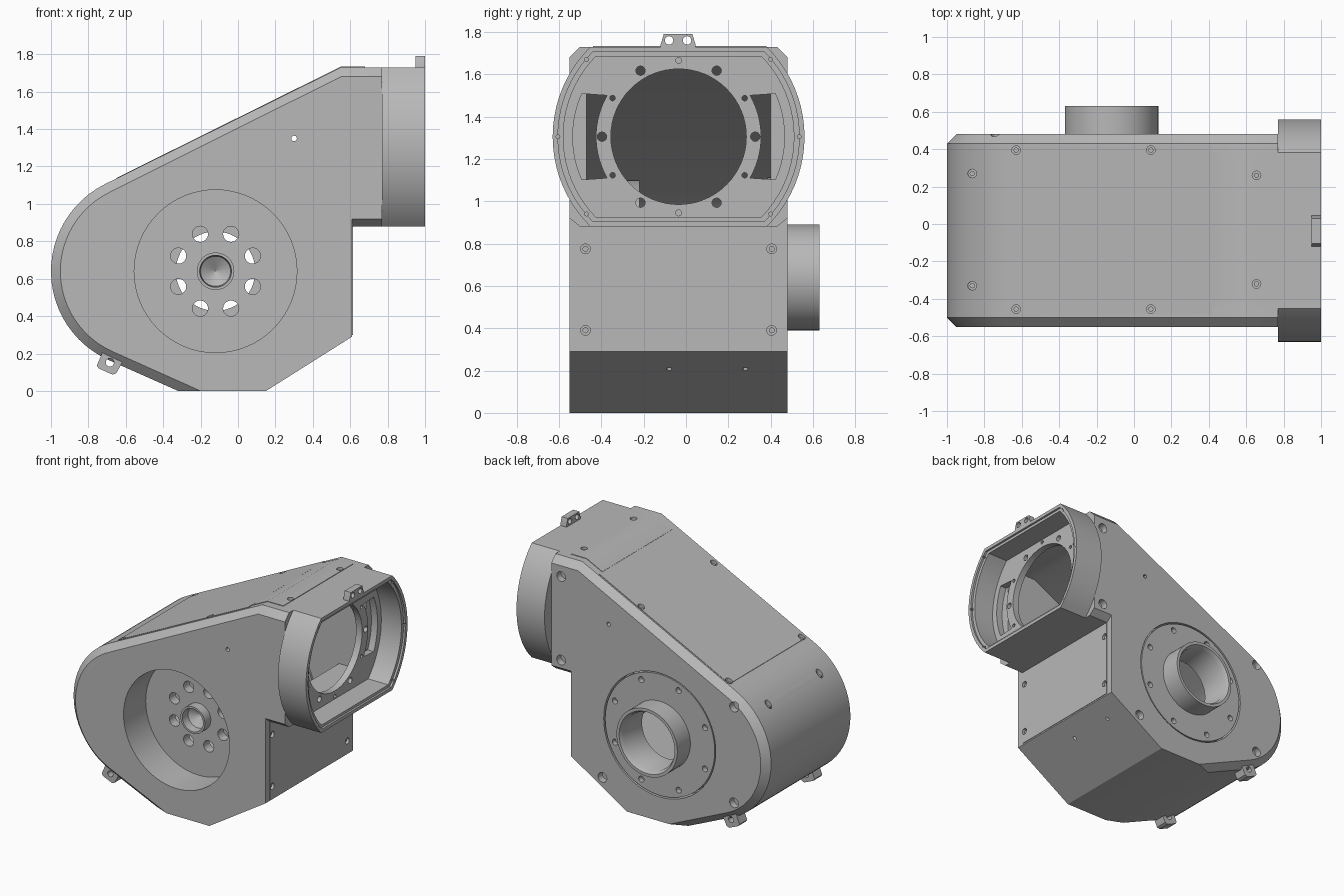
import bpy, bmesh
from math import sin, cos, pi, asin, radians

cube = bpy.data.objects.get("Cube")
if cube:
    bpy.data.objects.remove(cube, do_unlink=True)

grey = bpy.data.materials.new("housing grey")
grey.use_nodes = True
grey.diffuse_color = (0.48, 0.48, 0.48, 1)
grey.node_tree.nodes["Principled BSDF"].inputs["Base Color"].default_value = (0.48, 0.48, 0.48, 1)

HUB = (-0.12, 0.64)      # x, z of the drive axis
PORT = (-0.035, 1.305)   # y, z of the side port
FRONT, BACK = -0.55, 0.48
parts = []


def at(axis, u, v, t):
    return {"x": (t, u, v), "y": (u, t, v), "z": (u, v, t)}[axis]


def circle(c, r, n=48):
    return [(c[0] + r * cos(2 * pi * i / n), c[1] + r * sin(2 * pi * i / n)) for i in range(n)]


def arc(c, r, a, b, n=16):
    return [(c[0] + r * cos(radians(a + (b - a) * i / n)),
             c[1] + r * sin(radians(a + (b - a) * i / n))) for i in range(n + 1)]


def loft(bm, axis, rings, closed=False):
    """Skin a list of (outline, position) rings; cap the ends or close the loop."""
    loops = [[bm.verts.new(at(axis, u, v, t)) for u, v in pts] for pts, t in rings]
    pairs = list(zip(loops, loops[1:]))
    if closed:
        pairs.append((loops[-1], loops[0]))
    faces = []
    for a, b in pairs:
        for i in range(len(a)):
            j = (i + 1) % len(a)
            quad = [a[i], a[j], b[j], b[i]]
            faces.append(bm.faces.new(quad))
    if not closed:
        faces += [bm.faces.new(loops[0]), bm.faces.new(loops[-1])]
    bmesh.ops.recalc_face_normals(bm, faces=faces)


def prism(bm, axis, pts, a, b):
    loft(bm, axis, [(pts, a), (pts, b)])


def make(name, bm, visible=True):
    bmesh.ops.remove_doubles(bm, verts=bm.verts, dist=0.00005)
    bmesh.ops.recalc_face_normals(bm, faces=bm.faces)
    me = bpy.data.meshes.new(name)
    bm.to_mesh(me)
    bm.free()
    ob = bpy.data.objects.new(name, me)
    bpy.context.scene.collection.objects.link(ob)
    me.materials.append(grey)
    ob.hide_render = not visible
    if visible:
        parts.append(ob)
    return ob


def cut(bm, *targets):
    """Subtract the cutter mesh from each target and discard it."""
    cutter = make("cutter", bm, False)
    for ob in targets:
        mod = ob.modifiers.new("cut", "BOOLEAN")
        mod.operation, mod.solver, mod.object = "DIFFERENCE", "EXACT", cutter
        bpy.context.view_layer.update()
        deps = bpy.context.evaluated_depsgraph_get()
        me = bpy.data.meshes.new_from_object(ob.evaluated_get(deps))
        ob.modifiers.clear()
        ob.data = me
    bpy.data.objects.remove(cutter, do_unlink=True)


def roof(x):
    return 1.73 - 0.496 * max(0, 0.55 - x)


# Main housing: chamfered profile, hollow inside
def profile(r, top, foot, shelf):
    return ([(0.77, top), (0.55, top)] + arc((-0.48, 0.64), r, 116.4, 246, 24)
            + [(foot, 0), (0.15, 0), (0.61, 0.29), (0.61, shelf), (0.77, shelf)])


outer = profile(0.52, 1.73, -0.32, 0.88)
inner = profile(0.47, 1.68, -0.2, 0.92)
bm = bmesh.new()
loft(bm, "y", [(inner, FRONT), (outer, FRONT + 0.05), (outer, BACK - 0.05), (inner, BACK)])
housing = make("housing", bm)
bm = bmesh.new()
cavity = ([(0.9, 1.66), (0.53, 1.66)] + arc((-0.48, 0.64), 0.46, 116.4, 246, 24)
          + [(-0.29, 0.07), (0.12, 0.07), (0.55, 0.33), (0.55, 0.95), (0.9, 0.95)])
prism(bm, "y", cavity, FRONT + 0.08, BACK - 0.08)
cut(bm, housing)

# Drive openings, pin hole, side bolts and underside holes
bm = bmesh.new()
prism(bm, "y", circle(HUB, 0.435, 64), FRONT - 0.1, FRONT + 0.12)
prism(bm, "y", circle(HUB, 0.46, 64), BACK - 0.12, BACK + 0.1)
prism(bm, "y", circle((0.3, 1.35), 0.015, 12), FRONT - 0.1, BACK + 0.1)
for bolt in [(0.69, 1.6), (0.69, 0.98), (0.35, 0.2), (-0.73, 1.01), (-0.73, 0.3)]:
    prism(bm, "y", circle(bolt, 0.036, 20), BACK - 0.05, BACK + 0.1)
for y in (-0.08, 0.28):
    prism(bm, "z", circle((0.48, y), 0.012, 12), 0.1, 0.24)
cut(bm, housing)

# Roof lid in two widths
lids = []
for name, xs, y0, y1 in [("roof_lid", (-0.65, 0.42), -0.48, 0.42),
                         ("roof_lid_end", (0.421, 0.55, 0.68), -0.44, 0.38)]:
    bm = bmesh.new()
    low = [(x, roof(x) - 0.005) for x in xs]
    high = [(x, roof(x) + 0.004) for x in reversed(xs)]
    prism(bm, "y", low + high, y0, y1)
    lids.append(make(name, bm))

# Front access panel below the port
bm = bmesh.new()
prism(bm, "x", [(-0.5, 0.3), (0.43, 0.3), (0.43, 0.878), (-0.5, 0.878)], 0.605, 0.614)
panel = make("access_panel", bm)

# Screw pockets with heads
bm, heads = bmesh.new(), bmesh.new()


def screw(axis, c, t, sign=1):
    prism(bm, axis, circle(c, 0.023, 16), t - 0.03 * sign, t + 0.05 * sign)
    prism(heads, axis, circle(c, 0.014, 12), t - 0.035 * sign, t - 0.012 * sign)


for x, y in [(-0.63, 0.395), (-0.63, -0.455), (0.09, 0.395), (0.09, -0.455),
             (0.655, 0.26), (0.655, -0.32)]:
    screw("z", (x, y), roof(x))
for y in (0.27, -0.33):
    screw("z", (-0.865, y), 0.98)
for y in (-0.475, 0.405):
    for z in (0.39, 0.775):
        screw("x", (y, z), 0.612)
make("screw_heads", heads)
cut(bm, housing, panel, *lids)

# Recessed drive cup with raised hub on the front
bm = bmesh.new()
cup = [(0.435, -0.47), (0.435, -0.29), (0.1, -0.29), (0.1, -0.36), (0.085, -0.36),
       (0.08, -0.3), (0.001, -0.25), (0.001, -0.22), (0.46, -0.22), (0.46, -0.47)]
loft(bm, "y", [(circle(HUB, r, 64), y) for r, y in cup], closed=True)
drive_cup = make("drive_cup", bm)
bm = bmesh.new()
for c in arc(HUB, 0.215, 22.5, 337.5, 7):
    prism(bm, "y", circle(c, 0.042, 20), -0.4, -0.1)
cut(bm, drive_cup)

# Round plate with output tube on the back
bm = bmesh.new()
plate = [(0.212, 0.385), (0.475, 0.385), (0.475, 0.4), (0.45, 0.4), (0.45, 0.477),
         (0.25, 0.477), (0.25, 0.63), (0.228, 0.63), (0.212, 0.6)]
loft(bm, "y", [(circle(HUB, r, 64), y) for r, y in plate], closed=True)
output_plate = make("output_plate", bm)
bm = bmesh.new()
for c in arc(HUB, 0.4, 22.5, 337.5, 7):
    prism(bm, "y", circle(c, 0.022, 16), 0.44, 0.6)
cut(bm, output_plate)


# Side port: truncated round cup with a stepped rim
def port_outline(r, h):
    a = asin(h / r) * 180 / pi
    return arc(PORT, r, -a, a, 20) + arc(PORT, r, 180 - a, 180 + a, 20)


bm = bmesh.new()
loft(bm, "x", [(port_outline(0.595, 0.425), 0.77), (port_outline(0.595, 0.425), 1.0),
               (port_outline(0.57, 0.4), 1.0), (port_outline(0.57, 0.4), 0.985),
               (port_outline(0.545, 0.38), 0.985), (port_outline(0.545, 0.38), 0.82)])
port = make("side_port", bm)
bm = bmesh.new()
prism(bm, "x", circle(PORT, 0.32, 64), 0.7, 0.9)
for s in (-1, 1):
    mid = 90 - 90 * s
    slot = arc(PORT, 0.39, mid - 30, mid + 30) + arc(PORT, 0.5, mid + 24, mid - 24)
    prism(bm, "x", slot, 0.7, 0.9)
    prism(bm, "x", circle((PORT[0] + s * 0.362, PORT[1]), 0.022, 16), 0.7, 0.9)
    for t in (-1, 1):
        prism(bm, "x", circle((PORT[0] + s * 0.18, PORT[1] + t * 0.312), 0.022, 16), 0.7, 0.9)
        prism(bm, "x", circle((PORT[0] + s * 0.312, PORT[1] + t * 0.182), 0.013, 12), 0.7, 0.9)
        prism(bm, "x", circle((PORT[0] + s * 0.435, PORT[1] + t * 0.365), 0.009, 10), 0.96, 1.1)
    prism(bm, "x", circle((PORT[0], PORT[1] + s * 0.36), 0.014, 12), 0.79, 0.9)
    prism(bm, "x", circle((PORT[0] + s * 0.57, PORT[1]), 0.009, 10), 0.96, 1.1)
cut(bm, port)

# Top lug with two holes
bm = bmesh.new()
prism(bm, "x", [(-0.12, 1.72), (0.045, 1.72), (0.045, 1.74), (0.03, 1.79), (-0.105, 1.79),
                (-0.12, 1.74)], 0.95, 1.0)
lug = make("top_lug", bm)
bm = bmesh.new()
for y in (-0.08, 0.005):
    prism(bm, "x", circle((y, 1.76), 0.02, 16), 0.9, 1.1)
cut(bm, lug)

# Mounting ears under the round end
for name, y in [("front_ear", -0.52), ("back_ear", 0.36)]:
    bm = bmesh.new()
    prism(bm, "y", [(-0.755, 0.135), (-0.745, 0.12), (-0.67, 0.087), (-0.65, 0.095),
                    (-0.605, 0.18), (-0.715, 0.23)], y, y + 0.09)
    ear = make(name, bm)
    bm = bmesh.new()
    prism(bm, "y", circle((-0.685, 0.152), 0.022, 16), y - 0.1, y + 0.2)
    cut(bm, ear)

# Smooth the round walls, keep edges crisp
bpy.ops.object.select_all(action="DESELECT")
for ob in parts:
    ob.select_set(True)
bpy.context.view_layer.objects.active = housing
bpy.ops.object.shade_smooth_by_angle(angle=radians(30))
